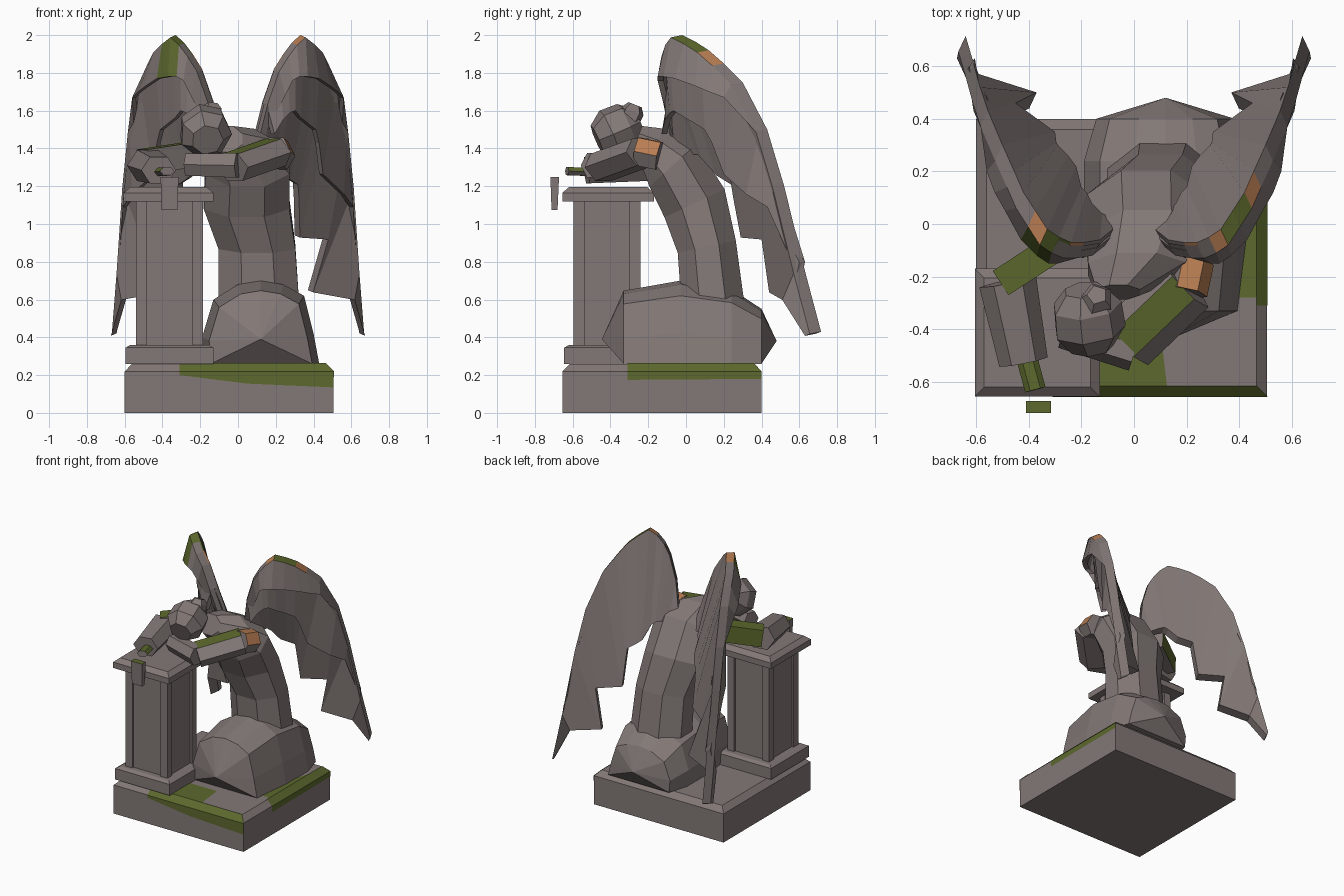
import bpy, bmesh, math
from mathutils import Vector, Matrix

if "Cube" in bpy.data.objects:
    bpy.data.objects.remove(bpy.data.objects["Cube"])


def mat(name, col):
    m = bpy.data.materials.new(name)
    m.diffuse_color = (*col, 1)
    m.use_nodes = True
    m.node_tree.nodes["Principled BSDF"].inputs["Base Color"].default_value = m.diffuse_color
    return m


STONE, MOSS, RUST = 0, 1, 2
MATS = [mat("stone", (0.225, 0.19, 0.182)), mat("moss", (0.107, 0.140, 0.026)),
        mat("rust_lichen", (0.48, 0.205, 0.085))]


def make(name, verts, faces, mats=None, solid=True, rule=None):
    """Mesh object from points; rule(normal, centre) picks the face colour."""
    me = bpy.data.meshes.new(name)
    me.from_pydata([tuple(v) for v in verts], [], faces)
    for m in MATS:
        me.materials.append(m)
    for i, p in enumerate(me.polygons):
        p.material_index = mats[i] if mats else STONE
    bm = bmesh.new()
    bm.from_mesh(me)
    if solid:
        bmesh.ops.remove_doubles(bm, verts=bm.verts, dist=1e-5)
        bmesh.ops.recalc_face_normals(bm, faces=bm.faces)
    if rule:
        bm.normal_update()
        for f in bm.faces:
            f.material_index = rule(f.normal, f.calc_center_median())
    bm.to_mesh(me)
    bm.free()
    bpy.context.collection.objects.link(bpy.data.objects.new(name, me))


def loft(name, rings, tip0=None, tip1=None, rule=None):
    """Skin equal-length rings; ends are flat caps or pointed tips."""
    n, verts, faces = len(rings[0]), [p for r in rings for p in r], []
    for k in range(len(rings) - 1):
        for i in range(n):
            j = (i + 1) % n
            faces.append((k*n + i, k*n + j, k*n + n + j, k*n + n + i))
    for start, tip in ((0, tip0), ((len(rings) - 1) * n, tip1)):
        if tip:
            verts.append(tip)
            faces += [(start + i, start + (i + 1) % n, len(verts) - 1) for i in range(n)]
        else:
            faces.append(tuple(range(start, start + n)))
    make(name, verts, faces, rule=rule)


def rect(x0, x1, y0, y1, z):
    return [(x0, y0, z), (x1, y0, z), (x1, y1, z), (x0, y1, z)]


def slab(name, x0, x1, y0, y1, z0, z1, cx, cz):
    """Box with a chamfered top edge."""
    loft(name, [rect(x0, x1, y0, y1, z0), rect(x0, x1, y0, y1, z1 - cz),
                rect(x0 + cx, x1 - cx, y0 + cx, y1 - cx, z1)])


def beam(name, p0, p1, w, h, taper=1.0, sides=6, rule=None):
    """Limb between two points with a flat-topped section."""
    p0, p1 = Vector(p0), Vector(p1)
    d = (p1 - p0).normalized()
    side = d.cross(Vector((0, 0, 1))).normalized()
    up = side.cross(d)
    off, k = (math.pi / 4, math.sqrt(2)) if sides == 4 else (0, 1)
    angles = [2 * math.pi * i / sides + off for i in range(sides)]
    loft(name, [[p + s * k * (side * math.cos(a) * w / 2 + up * math.sin(a) * h / 2)
                 for a in angles] for p, s in ((p0, 1), (p1, taper))], rule=rule)


def top_is(m, limit=0.8):
    return lambda n, c: m if n.z > limit else STONE


# plinth
slab("plinth", -0.6, 0.505, -0.655, 0.4, 0, 0.26, 0.04, 0.04)

# moss sheets lying on the plinth
yf, xr, zt = -0.658, 0.508, 0.263
sheets = [
    [(-0.31, yf, 0.2), (0.05, yf, 0.155), (0.505, yf, 0.135), (xr, yf, 0.22), (-0.31, yf, 0.22)],
    [(-0.31, yf, 0.22), (xr, yf, 0.22), (0.465, -0.615, zt), (-0.31, -0.615, zt)],
    [(-0.31, -0.615, zt), (0.125, -0.615, zt), (0.1, -0.4, zt), (-0.12, -0.4, zt)],
    [(xr, -0.31, 0.175), (xr, 0.4, 0.18), (xr, 0.4, 0.22), (xr, -0.31, 0.22)],
    [(xr, -0.31, 0.22), (xr, 0.4, 0.22), (0.465, 0.36, zt), (0.465, -0.31, zt)],
    [(0.39, -0.28, zt), (0.465, -0.28, zt), (0.465, 0.2, zt), (0.43, 0.1, zt)],
]
sv, sf = [], []
for s in sheets:
    sf.append(tuple(range(len(sv), len(sv) + len(s))))
    sv += s
make("plinth_moss", sv, sf, mats=[MOSS] * len(sf), solid=False)

# pillar: foot, panelled shaft, cap
slab("pillar_foot", -0.595, -0.13, -0.645, -0.185, 0.26, 0.36, 0.025, 0.015)
quarter = [(-0.178, -0.178), (-0.12, -0.178), (-0.12, -0.163), (0.12, -0.163), (0.12, -0.178)]
section = [Matrix.Rotation(k * math.pi / 2, 2) @ Vector(p) for k in range(4) for p in quarter]
loft("pillar_shaft", [[(p.x - 0.362, p.y - 0.418, z) for p in section] for z in (0.35, 1.13)])
slab("pillar_cap", -0.605, -0.13, -0.655, -0.17, 1.12, 1.195, 0.035, 0.03)

# kneeling skirt: arches lofted front to back
arch = [(-0.18, 0.26), (-0.19, 0.40), (-0.13, 0.60), (0.0, 0.68), (0.12, 0.70),
        (0.24, 0.68), (0.35, 0.62), (0.40, 0.42), (0.43, 0.26)]


def arch_ring(y, sx, sz):
    return [(0.12 + (x - 0.12) * sx, y, 0.26 + (z - 0.26) * sz) for x, z in arch]


loft("skirt", [arch_ring(-0.33, 0.88, 0.88), arch_ring(-0.03, 1, 1), arch_ring(0.24, 1, 0.9),
               arch_ring(0.4, 0.85, 0.66)], (0.12, -0.445, 0.39), (0.12, 0.48, 0.38))

# torso bending forward
rings = []
for cx, cy, cz, rx, ry, tilt in [(0.11, 0.14, 0.6, 0.23, 0.18, 0), (0.1, 0.11, 0.88, 0.22, 0.17, 12),
                                 (0.045, 0.045, 1.11, 0.245, 0.19, 25), (0.05, -0.07, 1.31, 0.24, 0.18, 42),
                                 (0.01, -0.17, 1.4, 0.2, 0.13, 60), (-0.06, -0.26, 1.45, 0.09, 0.08, 68)]:
    t = math.radians(tilt)
    rings.append([(cx + rx * math.cos(a), cy + ry * math.sin(a) * math.cos(t),
                   cz + ry * math.sin(a) * math.sin(t))
                  for a in [math.pi / 4 * i + math.pi / 8 for i in range(8)]])
loft("torso", rings)

# head and hair knot: faceted balls with capped ends, lofted along an axis
for name, c, axis, r, n in (("head", (-0.175, -0.362, 1.492), (0.1, -0.8, -0.35), 0.146, 7),
                            ("hair_knot", (-0.14, -0.29, 1.58), (0, 0.4, 1), 0.068, 5)):
    turn = Vector(axis).to_track_quat('Z', 'Y')
    loft(name, [[Vector(c) + turn @ Vector((r * math.cos(b) * math.cos(a), r * math.cos(b) * math.sin(a),
                                            r * math.sin(b)))
                 for a in [2 * math.pi * i / n for i in range(n)]] for b in (-1.0, -0.4, 0.3, 0.95)])

# right arm, folded under the head
beam("right_shoulder", (0.225, -0.14, 1.36), (0.2, -0.26, 1.385), 0.16, 0.17,
     rule=lambda n, c: RUST if n.z > 0.8 or (n.z > 0.3 and n.x > 0.2) else STONE)
beam("right_upper_arm", (0.2, -0.23, 1.38), (-0.03, -0.45, 1.3), 0.24, 0.17, rule=top_is(MOSS))
beam("right_forearm", (0.0, -0.49, 1.31), (-0.27, -0.41, 1.315), 0.14, 0.15, 0.9)

# left arm, resting over the pillar
beam("left_upper_arm", (-0.24, -0.05, 1.37), (-0.5, -0.22, 1.33), 0.11, 0.13, sides=4,
     rule=lambda n, c: MOSS if n.z > 0.8 or (n.y > 0.5 and n.x < 0) else STONE)
beam("left_forearm", (-0.48, -0.22, 1.31), (-0.42, -0.525, 1.285), 0.22, 0.19, 0.85)
beam("left_hand", (-0.41, -0.5, 1.275), (-0.375, -0.63, 1.28), 0.08, 0.05, rule=top_is(MOSS, 0.3))
loft("hanging_fingers", [rect(-0.405, -0.32, -0.712, -0.68, 1.075),
                         rect(-0.41, -0.315, -0.718, -0.672, 1.25)], rule=top_is(MOSS))

# wings: (leading point, feather trailing point, small covert trailing point)
WING = [
    ((.08, -.02, 1.45), (.10, .03, 1.36), (.10, -.05, 1.40)),
    ((.13, -.06, 1.65), (.12, .04, 1.36), (.18, -.09, 1.54)),
    ((.19, -.07, 1.82), (.16, .08, 1.38), (.25, -.13, 1.68)),
    ((.24, -.07, 1.90), (.18, .12, 1.38), (.29, -.15, 1.76)),
    ((.285, -.05, 1.96), (.20, .14, 1.36), (.325, -.15, 1.78)),
    ((.33, -.02, 2.00), (.22, .22, 1.27), (.37, -.12, 1.78)),
    ((.375, .05, 1.965), (.25, .26, 1.245), (.43, -.06, 1.77)),
    ((.42, .12, 1.92), (.29, .30, 1.22), (.49, .05, 1.73)),
    ((.455, .20, 1.85), (.295, .31, 1.15), (.53, .12, 1.70)),
    ((.50, .30, 1.75), (.30, .35, .94), (.56, .20, 1.67)),
    ((.555, .43, 1.50), (.45, .46, .93), (.55, .36, 1.50)),
    ((.585, .52, 1.20), (.37, .50, .65), (.585, .47, 1.25)),
    ((.615, .63, .75), (.59, .57, .61), None),
    ((.64, .715, .43), (.645, .69, .42), None),
]
SHIFT = Vector((0.028, -0.06, -0.012))


def plate(name, pairs, off, s, paint):
    """Strip of facets with thickness; paint maps (segment, side) to a colour."""
    verts, faces, mats = [], [], []
    for a, b in pairs:
        verts += [(p.x * s, p.y, p.z) for p in (a, b, b + off, a + off)]
    for i in range(len(pairs) - 1):
        for k, side in enumerate(("back", "trail", "front", "lead")):
            j = (k + 1) % 4
            faces.append((4*i + k, 4*i + j, 4*i + 4 + j, 4*i + 4 + k))
            mats.append(paint.get((i, side), STONE))
    m = 4 * (len(pairs) - 1)
    faces += [(0, 1, 2, 3), (m, m + 1, m + 2, m + 3)]
    make(name, verts, faces, mats + [STONE] * 2)


rows = [[Vector(p) if p else None for p in row] for row in WING]
feathers = [(a, b) for a, b, c in rows]
coverts = [(a + SHIFT, c) for a, b, c in rows if c]
long_coverts = [(a + SHIFT * 0.7, a.lerp(b, 0.6) + Vector((0.07, -0.13, 0))) for a, b, c in rows[1:11]]
long_coverts += [(rows[11][0] + SHIFT * 0.7, Vector((.61, .43, 1.09))),
                 (rows[12][0] + SHIFT * 0.7, Vector((.625, .6, .8)))]
edge = {1: {2: RUST, 4: RUST, 5: MOSS, 6: MOSS, 7: RUST}, -1: {2: RUST, 3: MOSS, 4: MOSS, 5: RUST}}
for label, s in (("right", 1), ("left", -1)):
    plate(label + "_wing_feathers", feathers, SHIFT, s, {(i, "lead"): m for i, m in edge[s].items()})
    plate(label + "_wing_long_coverts", long_coverts, Vector((-0.02, 0.03, 0)), s, {})
    plate(label + "_wing_coverts", coverts, Vector((-0.02, 0.03, 0)), s,
          {(4, "back"): MOSS, (5, "back"): MOSS} if s < 0 else {})
